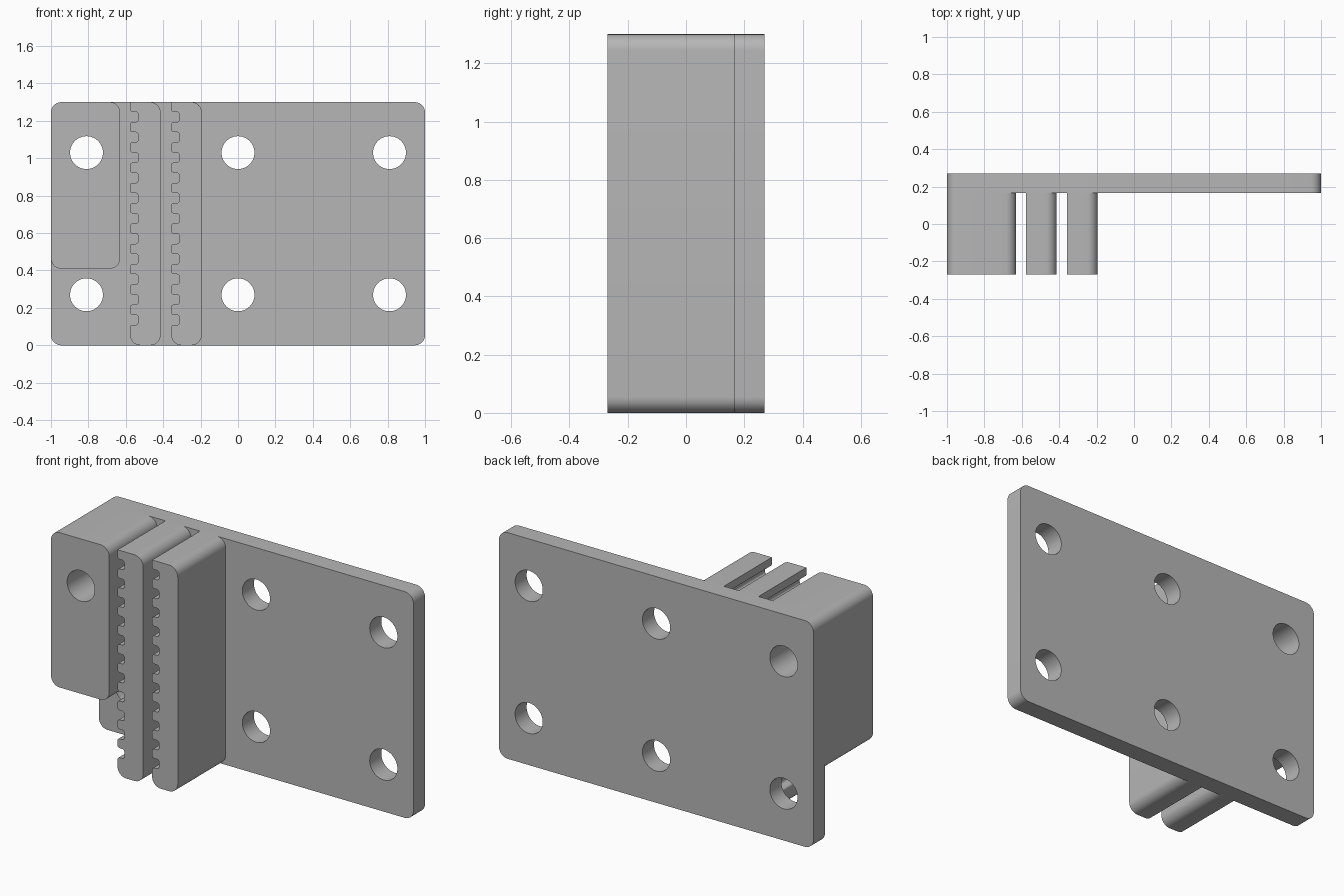
import bpy
import bmesh
from math import cos, sin, tan, pi, radians
from mathutils import Vector

cube = bpy.data.objects.get("Cube")
if cube:
    bpy.data.objects.remove(cube, do_unlink=True)

# Overall dimensions
HEIGHT = 1.3
BACK, PLATE_FRONT, FRONT = 0.27, 0.165, -0.27
CORNER = 0.055
HOLE_RADIUS = 0.088
HOLE_X = (-0.81, 0, 0.81)
HOLE_Z = (0.27, 1.03)

grey = bpy.data.materials.new("plain grey")
grey.use_nodes = True
grey.diffuse_color = (0.47, 0.47, 0.47, 1)
grey.node_tree.nodes["Principled BSDF"].inputs["Base Color"].default_value = grey.diffuse_color


def rounded(corners):
    """Turn (x, z, radius) right-angled corners into a filleted outline."""
    outline = []
    for i, (x, z, radius) in enumerate(corners):
        here = Vector((x, z))
        if not radius:
            outline.append(here)
            continue
        before = (Vector(corners[i - 1][:2]) - here).normalized()
        after = (Vector(corners[(i + 1) % len(corners)][:2]) - here).normalized()
        steps = 10 if radius > 0.03 else 4
        centre = here + (before + after) * radius
        for s in range(steps + 1):
            a = s / steps * pi / 2
            outline.append(centre - after * radius * cos(a) - before * radius * sin(a))
    return outline


def circle(x, z, count=48):
    return [Vector((x + HOLE_RADIUS * cos(2 * pi * i / count),
                    z + HOLE_RADIUS * sin(2 * pi * i / count))) for i in range(count)]


def extruded_part(name, outline, y_front, y_back, holes=()):
    """Fill an outline with its holes and extrude it along y."""
    bm = bmesh.new()
    edges = []
    for loop in (outline, *holes):
        verts = [bm.verts.new((p.x, y_front, p.y)) for p in loop]
        edges += [bm.edges.new((verts[i - 1], verts[i])) for i in range(len(verts))]
    bmesh.ops.triangle_fill(bm, use_beauty=True, use_dissolve=False, edges=edges)
    result = bmesh.ops.extrude_face_region(bm, geom=bm.faces[:], use_keep_orig=True)
    moved = [v for v in result["geom"] if isinstance(v, bmesh.types.BMVert)]
    bmesh.ops.translate(bm, verts=moved, vec=(0, y_back - y_front, 0))
    bmesh.ops.recalc_face_normals(bm, faces=bm.faces[:])
    mesh = bpy.data.meshes.new(name)
    bm.to_mesh(mesh)
    bm.free()
    mesh.materials.append(grey)
    part = bpy.data.objects.new(name, mesh)
    bpy.context.collection.objects.link(part)
    bpy.ops.object.select_all(action='DESELECT')
    part.select_set(True)
    bpy.context.view_layer.objects.active = part
    bpy.ops.object.shade_smooth_by_angle(angle=radians(30))
    return part


def box_outline(x0, x1, z0, z1):
    return rounded([(x0, z0, CORNER), (x1, z0, CORNER), (x1, z1, CORNER), (x0, z1, CORNER)])


def toothed_outline(x0, x1):
    """Rib outline with a row of belt-tooth notches down its left edge."""
    pitch, depth, first, small = 0.1085, 0.043, 1.248, 0.013
    corners = [(x0, 0, CORNER), (x1, 0, CORNER), (x1, HEIGHT, CORNER), (x0, HEIGHT, 0)]
    for k in range(11):
        top = first - k * pitch
        low = top - pitch / 2
        corners += [(x0, top, small), (x0 + depth, top, small),
                    (x0 + depth, low, small), (x0, low, small)]
    return rounded(corners)


# Mounting plate with six screw holes
extruded_part("mounting_plate", box_outline(-1, 1, 0, HEIGHT), PLATE_FRONT, BACK,
              [circle(x, z) for x in HOLE_X for z in HOLE_Z])

# Solid block with one screw hole running through it
extruded_part("clamp_block", box_outline(-1, -0.63, 0.41, HEIGHT), FRONT, PLATE_FRONT,
              [circle(HOLE_X[0], HOLE_Z[1])])

# Two toothed belt ribs
for name, left in (("inner_belt_rib", -0.577), ("outer_belt_rib", -0.357)):
    extruded_part(name, toothed_outline(left, left + 0.163), FRONT, PLATE_FRONT)
